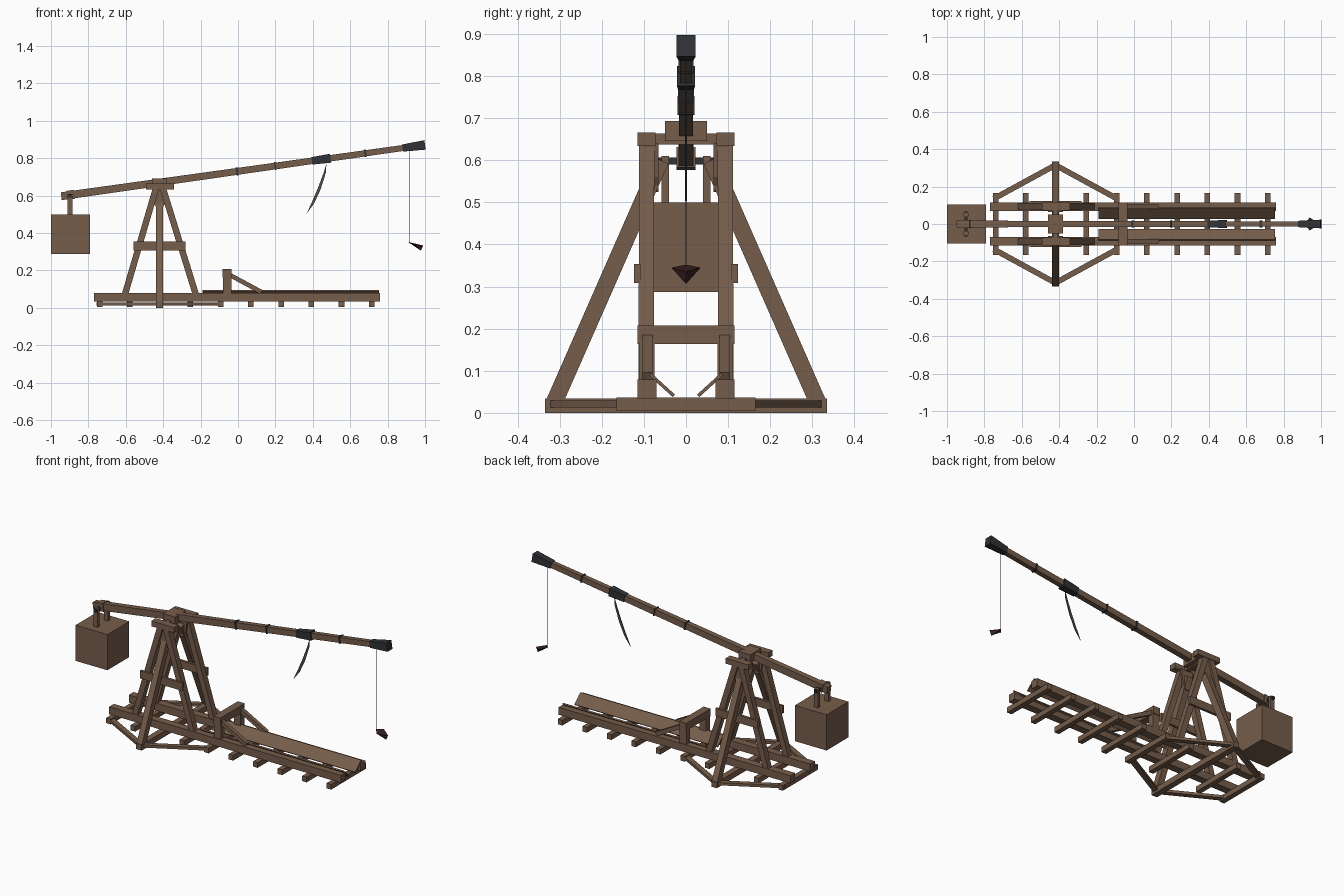
import bpy, bmesh
from mathutils import Vector, Matrix

cube = bpy.data.objects.get("Cube")
if cube:
    bpy.data.objects.remove(cube, do_unlink=True)


def material(name, rgb):
    m = bpy.data.materials.new(name)
    m.use_nodes = True
    m.diffuse_color = (*rgb, 1)
    m.node_tree.nodes["Principled BSDF"].inputs["Base Color"].default_value = (*rgb, 1)
    return m


wood = material("brown wood", (0.18, 0.11, 0.07))
iron = material("dark iron", (0.03, 0.032, 0.036))
leather = material("dark leather", (0.04, 0.014, 0.014))
rope = material("grey rope", (0.08, 0.075, 0.07))


def finish(bm, name, mat):
    bmesh.ops.recalc_face_normals(bm, faces=bm.faces)
    mesh = bpy.data.meshes.new(name)
    bm.to_mesh(mesh)
    bm.free()
    mesh.materials.append(mat)
    ob = bpy.data.objects.new(name, mesh)
    bpy.context.collection.objects.link(ob)
    return ob


def beam(name, a, b, width, height, mat=wood, side=(0, 1, 0), taper=1.0):
    """Square timber from a to b; width runs along the side direction."""
    a, b = Vector(a), Vector(b)
    d = (b - a).normalized()
    s = Vector(side)
    s = (s - d * s.dot(d)).normalized()
    n = d.cross(s)
    bm = bmesh.new()
    bmesh.ops.create_cube(bm, size=1)
    for v in bm.verts:
        k = taper if v.co.x > 0 else 1
        v.co = ((a + b) / 2 + d * v.co.x * (b - a).length
                + s * v.co.y * width * k + n * v.co.z * height * k)
    return finish(bm, name, mat)


def box(name, x, y, z, mat=wood):
    yc, zc = sum(y) / 2, sum(z) / 2
    return beam(name, (x[0], yc, zc), (x[1], yc, zc), y[1] - y[0], z[1] - z[0], mat)


def prism(name, profile, y0, y1, mat=wood):
    """Extrude an xz outline from y0 to y1."""
    bm = bmesh.new()
    face = bm.faces.new([bm.verts.new((x, y0, z)) for x, z in profile])
    new = bmesh.ops.extrude_face_region(bm, geom=[face])["geom"]
    bmesh.ops.translate(bm, vec=(0, y1 - y0, 0),
                        verts=[v for v in new if isinstance(v, bmesh.types.BMVert)])
    return finish(bm, name, mat)


PIVOT = -0.42

# Base: sleepers and the long outrigger beam
for i in range(10):
    x = -0.74 + i * 0.1617
    if i != 2:
        box("sleeper", (x - 0.015, x + 0.015), (-0.165, 0.165), (0.005, 0.036))
box("outrigger_beam", (PIVOT - 0.018, PIVOT + 0.018), (-0.335, 0.335), (0, 0.034))

for s, label in ((1, "left"), (-1, "right")):
    def span(a, b):
        return tuple(sorted((s * a, s * b)))

    box(label + "_rail", (-0.77, 0.76), span(0.07, 0.115), (0.034, 0.079))

    # Outrigger braces, flat on the ground and rising to the tower
    for end in (-0.75, -0.09):
        beam(label + "_ground_brace", (PIVOT, s * 0.315, 0.021), (end, s * 0.135, 0.021),
             0.03, 0.016)
    beam(label + "_side_strut", (PIVOT, s * 0.315, 0.02), (PIVOT, s * 0.06, 0.6),
         0.036, 0.04, side=(1, 0, 0))

    # Tower A-frame with cross plank and bearing cap
    for foot, top in ((-0.605, -0.437), (-0.225, -0.403)):
        beam(label + "_tower_leg", (foot, s * 0.095, 0.07), (top, s * 0.093, 0.645),
             0.036, 0.034)
    box(label + "_tower_plank", (-0.56, -0.28), span(0.108, 0.124), (0.308, 0.354))
    box(label + "_bearing_cap", (-0.492, -0.342), span(0.073, 0.115), (0.634, 0.666))
    prism(label + "_gusset", [(-0.46, 0.64), (-0.38, 0.64), (-0.39, 0.56),
                              (-0.41, 0.525), (-0.43, 0.525), (-0.45, 0.56)],
          *span(0.065, 0.1))

    # Trestle at the head of the trough
    beam(label + "_trestle_post", (-0.058, s * 0.093, 0.07), (-0.058, s * 0.093, 0.2),
         0.036, 0.045)
    beam(label + "_trestle_brace", (-0.055, s * 0.092, 0.182), (0.125, s * 0.092, 0.085),
         0.024, 0.024)

    # Sloping trough plank
    beam(label + "_trough_plank", (-0.19, s * 0.057, 0.066), (0.755, s * 0.057, 0.066),
         0.076, 0.008, side=(0, s * 0.055, 0.05))

    # Counterweight hanger
    box(label + "_hanger", (-0.912, -0.886), span(0.04, 0.058), (0.49, 0.61))

box("trestle_crossbar", (-0.082, -0.036), (-0.115, 0.115), (0.163, 0.208))

# Axle and its block
beam("axle", (PIVOT, -0.115, 0.65), (PIVOT, 0.115, 0.65), 0.026, 0.026, side=(1, 0, 0))
box("axle_block", (-0.46, -0.38), (-0.05, 0.05), (0.645, 0.693))

# Throwing arm with iron bands set along it
tail, tip = Vector((-0.945, 0, 0.597)), Vector((0.99, 0, 0.870))


def on_arm(x):
    return tail.lerp(tip, (x - tail.x) / (tip.x - tail.x))


beam("throwing_arm", tail, tip, 0.036, 0.042, taper=0.75)
for name, x0, x1, size, taper in (("tip_shoe", 0.88, 1.0, 0.034, 1.35),
                                  ("middle_sleeve", 0.395, 0.495, 0.036, 1.2),
                                  ("band", 0.195, 0.202, 0.039, 1),
                                  ("band", 0.675, 0.685, 0.036, 1),
                                  ("band", -0.01, 0.0, 0.04, 1),
                                  ("tail_band", -0.915, -0.875, 0.045, 1)):
    beam(name, on_arm(x0), on_arm(x1), size, size + 0.004,
         wood if name == "tail_band" else iron, taper=taper)

# Counterweight and hanger pin
box("counterweight", (-1.0, -0.79), (-0.103, 0.103), (0.287, 0.5))
beam("hanger_pin", (-0.899, -0.068, 0.598), (-0.899, 0.068, 0.598), 0.016, 0.016,
     iron, side=(1, 0, 0))

# Hanging rope, sling cord and pouch
prism("trailing_rope", [(0.473, 0.77), (0.469, 0.72), (0.441, 0.632), (0.406, 0.557),
                        (0.366, 0.503), (0.397, 0.57), (0.429, 0.645), (0.457, 0.72)],
      -0.002, 0.002, rope)
beam("sling_cord", (0.916, 0, 0.86), (0.916, 0, 0.345), 0.003, 0.003, rope)
bm = bmesh.new()
for co in ((0.91, 0, 0.352), (0.94, 0.035, 0.345), (0.94, -0.035, 0.345),
           (0.99, 0, 0.334), (0.978, 0, 0.306)):
    bm.verts.new(co)
bmesh.ops.convex_hull(bm, input=bm.verts)
finish(bm, "sling_pouch", leather)
